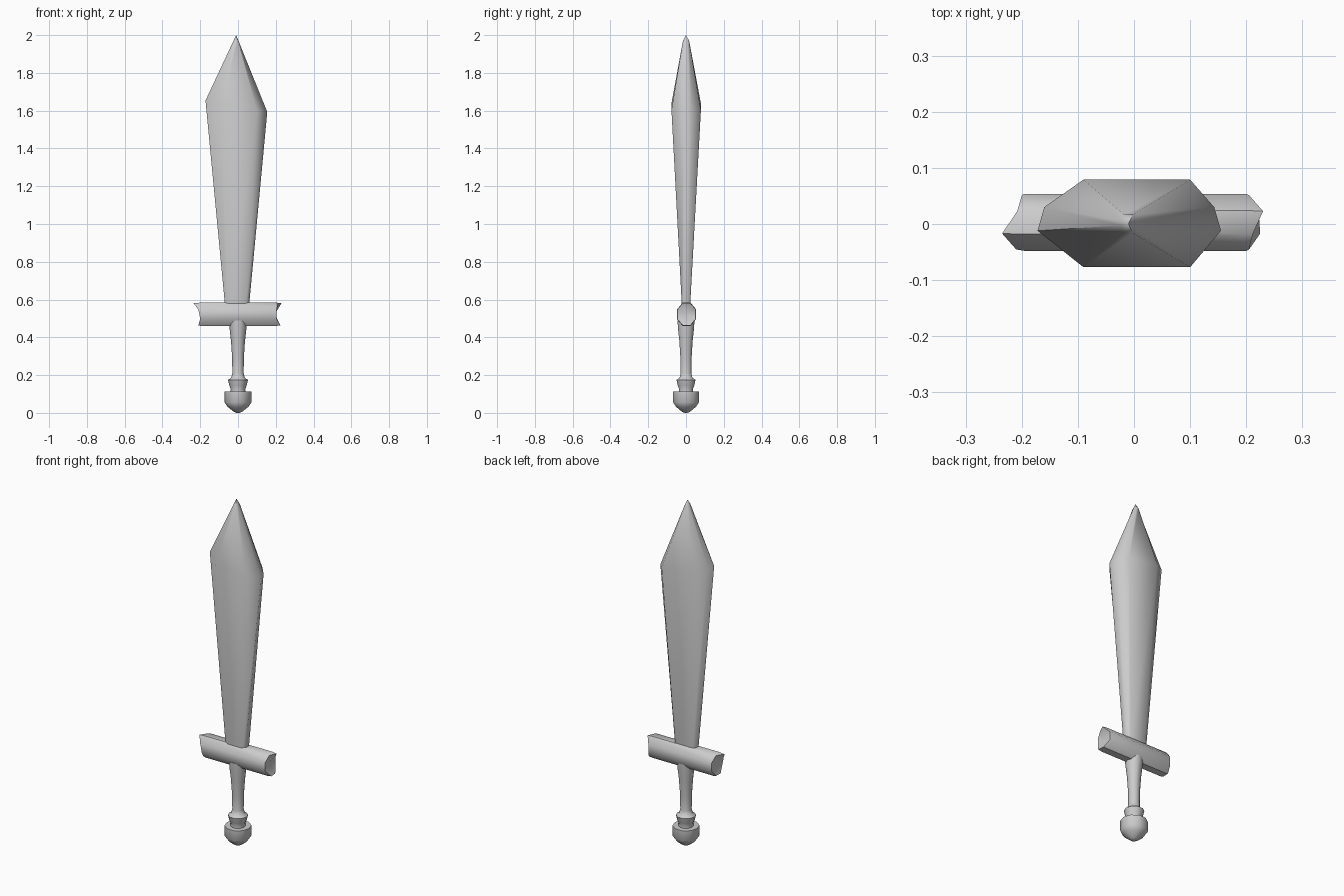
import bpy, bmesh, math

old = bpy.data.objects.get("Cube")
if old:
    bpy.data.objects.remove(old, do_unlink=True)

steel = bpy.data.materials.new("grey_steel")
steel.use_nodes = True
GREY = (0.6, 0.6, 0.6, 1)
steel.diffuse_color = GREY
steel.node_tree.nodes["Principled BSDF"].inputs["Base Color"].default_value = GREY


def loft(name, rings, start=None, end=None, angle=60):
    """Skin rings of points; close each end with a fan to a point or a flat cap."""
    bm = bmesh.new()
    loops = [[bm.verts.new(p) for p in ring] for ring in rings]
    n = len(loops[0])
    for a, b in zip(loops, loops[1:]):
        for i in range(n):
            j = (i + 1) % n
            bm.faces.new((a[i], a[j], b[j], b[i]))
    for loop, point in ((loops[0], start), (loops[-1], end)):
        if point is None:
            bm.faces.new(loop)
        else:
            hub = bm.verts.new(point)
            for i in range(n):
                bm.faces.new((loop[i], loop[(i + 1) % n], hub))
    bmesh.ops.recalc_face_normals(bm, faces=bm.faces)
    mesh = bpy.data.meshes.new(name)
    bm.to_mesh(mesh)
    bm.free()
    mesh.materials.append(steel)
    obj = bpy.data.objects.new(name, mesh)
    bpy.context.collection.objects.link(obj)
    bpy.ops.object.select_all(action="DESELECT")
    obj.select_set(True)
    bpy.context.view_layer.objects.active = obj
    bpy.ops.object.shade_smooth_by_angle(angle=math.radians(angle))
    return obj


def lathe(name, profile, sides=10):
    rings = [[(r * math.cos(math.tau * i / sides), r * math.sin(math.tau * i / sides), z)
              for i in range(sides)] for r, z in profile]
    return loft(name, rings)


# Blade: thin strip at the guard, swelling to a slanted shoulder, then a point
base = [(sx * x - 0.005, sy * y, 0.55)
        for sx, sy, x, y in ((1, -1, .045, .021), (1, -1, .062, .015), (1, 1, .062, .015),
                             (1, 1, .045, .021), (-1, 1, .045, .021), (-1, 1, .062, .015),
                             (-1, -1, .062, .015), (-1, -1, .045, .021))]
outline = [(.10, -.077), (.155, -.012), (.143, .03), (.10, .079),
           (-.09, .079), (-.16, .03), (-.172, -.012), (-.09, -.077)]
shoulder = [(x, y, 1.622 - 0.185 * x) for x, y in outline]
neck = [(-0.01 + x * 0.08, y * 0.21, 1.97) for x, y in outline]
loft("blade", [base, shoulder, neck], end=(-0.01, 0, 2.0))


# Crossguard: eight-sided bar with splintered, hollow ends
def guard_ring(xs, scale=1.0):
    ring = []
    for i, x in enumerate(xs):
        a = math.tau * (i + 0.5) / 8
        ring.append((x, 0.003 + 0.055 * scale * math.cos(a),
                     0.522 + 0.067 * scale * math.sin(a)))
    return ring


left_tips = [.205, .23, .212, .205, .205, .225, .222, .205]
right_tips = [-.2, -.208, -.235, -.21, -.2, -.21, -.208, -.2]
loft("crossguard",
     [guard_ring(right_tips, 0.95), guard_ring([-.195] * 8), guard_ring([.2] * 8),
      guard_ring(left_tips, 0.95)],
     start=(-.19, 0, .522), end=(.195, 0, .522), angle=50)

# Grip with flared top and a collar above the pommel
lathe("grip", [(.047, .49), (.045, .45), (.037, .38), (.031, .29), (.030, .21),
               (.036, .185), (.053, .175), (.046, .145), (.038, .125), (.042, .10)])

# Pommel: short drum tapering to a blunt tip
lathe("pommel", [(.071, .113), (.071, .055), (.055, .032), (.022, .006), (.008, 0)])
